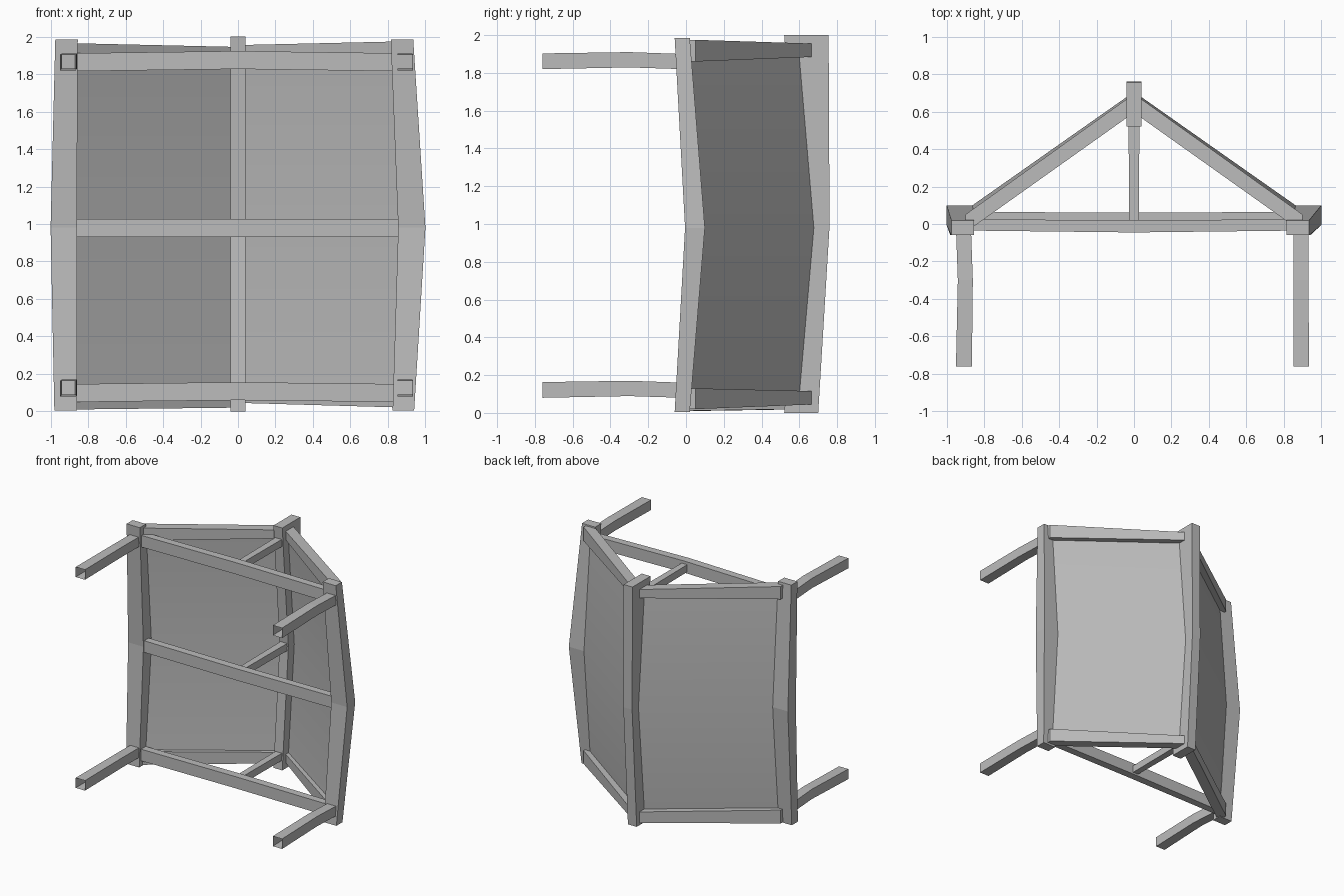
import bpy
import bmesh

cube = bpy.data.objects.get("Cube")
if cube:
    bpy.data.objects.remove(cube)

grey = bpy.data.materials.new("plain grey")
grey.use_nodes = True
colour = (0.5, 0.5, 0.5, 1)
grey.diffuse_color = colour
grey.node_tree.nodes["Principled BSDF"].inputs["Base Color"].default_value = colour


def finish(name, bm):
    bmesh.ops.recalc_face_normals(bm, faces=bm.faces)
    mesh = bpy.data.meshes.new(name)
    bm.to_mesh(mesh)
    bm.free()
    mesh.materials.append(grey)
    obj = bpy.data.objects.new(name, mesh)
    bpy.context.collection.objects.link(obj)
    return obj


def beam(name, axis, sections, open_start=False):
    """Loft rectangles along an axis; each is (position, a0, a1, b0, b1)."""
    bm = bmesh.new()
    rings = []
    for at, a0, a1, b0, b1 in sections:
        ring = []
        for a, b in ((a0, b0), (a1, b0), (a1, b1), (a0, b1)):
            co = [a, b]
            co.insert(axis, at)
            ring.append(bm.verts.new(co))
        rings.append(ring)
    for r, s in zip(rings, rings[1:]):
        for i in range(4):
            j = (i + 1) % 4
            bm.faces.new((r[i], r[j], s[j], s[i]))
    if not open_start:
        bm.faces.new(rings[0])
    bm.faces.new(rings[-1])
    return finish(name, bm)


X, Y, Z = 0, 1, 2

# Bent upright posts
beam("right_post", Z, [(0.005, -0.98, -0.86, -0.06, 0.02),
                       (0.98, -1.0, -0.86, -0.005, 0.1),
                       (1.985, -0.975, -0.855, -0.06, 0.02)])
beam("left_post", Z, [(0.005, 0.825, 0.94, -0.06, 0.02),
                      (0.98, 0.855, 1.0, -0.005, 0.1),
                      (1.985, 0.815, 0.935, -0.06, 0.02)])
beam("back_post", Z, [(0, -0.04, 0.04, 0.52, 0.7),
                      (0.99, -0.04, 0.04, 0.6, 0.76),
                      (2, -0.04, 0.04, 0.52, 0.755)])

# Front cross rails and the struts running back from them
for level, z, y, bow in (("bottom", 0.05, 0, 0.01), ("middle", 0.93, 0.04, 0),
                         ("top", 1.815, 0, 0.012)):
    beam(level + "_front_rail", X, [(-0.88, y - 0.035, y + 0.025, z, z + 0.096),
                                    (0, y - 0.045, y + 0.02, z + bow, z + bow + 0.096),
                                    (0.87, y - 0.035, y + 0.025, z, z + 0.096)])
    beam(level + "_strut", Y, [(y, -0.025, 0.025, z + 0.025, z + 0.085),
                               (0.62, -0.03, 0.03, z + 0.025, z + 0.085)])

# Open-ended forward arms
for level, z in (("bottom", 0.08), ("top", 1.82)):
    for side, x, sway in (("right", -0.95, 0.01), ("left", 0.85, 0)):
        beam(f"{level}_{side}_arm", Y,
             [(-0.76, x, x + 0.085, z, z + 0.083),
              (-0.3, x + sway, x + sway + 0.08, z + 0.009, z + 0.09),
              (-0.02, x, x + 0.08, z, z + 0.08)], open_start=True)

# Diagonal rails: z span at the side post, then at the back post
for name, side, outer, inner in (("top_left", 1, (1.86, 1.975), (1.885, 1.955)),
                                 ("top_right", -1, (1.86, 1.965), (1.875, 1.945)),
                                 ("bottom_left", 1, (0.02, 0.13), (0.045, 0.115)),
                                 ("bottom_right", -1, (0.01, 0.12), (0.02, 0.11))):
    beam(name + "_diagonal_rail", X, [(side * 0.9, -0.045, 0.05, *outer),
                                      (side * 0.02, 0.58, 0.68, *inner)])

# Thin bowed panels
for name, side in (("left", 1), ("right", -1)):
    bm = bmesh.new()
    rows = []
    for z, shift in ((0.06, 0), (0.98, 0.08), (1.92, 0)):
        rows.append([bm.verts.new((side * 0.89, shift, z)),
                     bm.verts.new((0, 0.625 + shift, z))])
    for r, s in zip(rows, rows[1:]):
        bm.faces.new((r[0], r[1], s[1], s[0]))
    panel = finish(name + "_panel", bm)
    for face in panel.data.polygons:
        face.use_smooth = True
